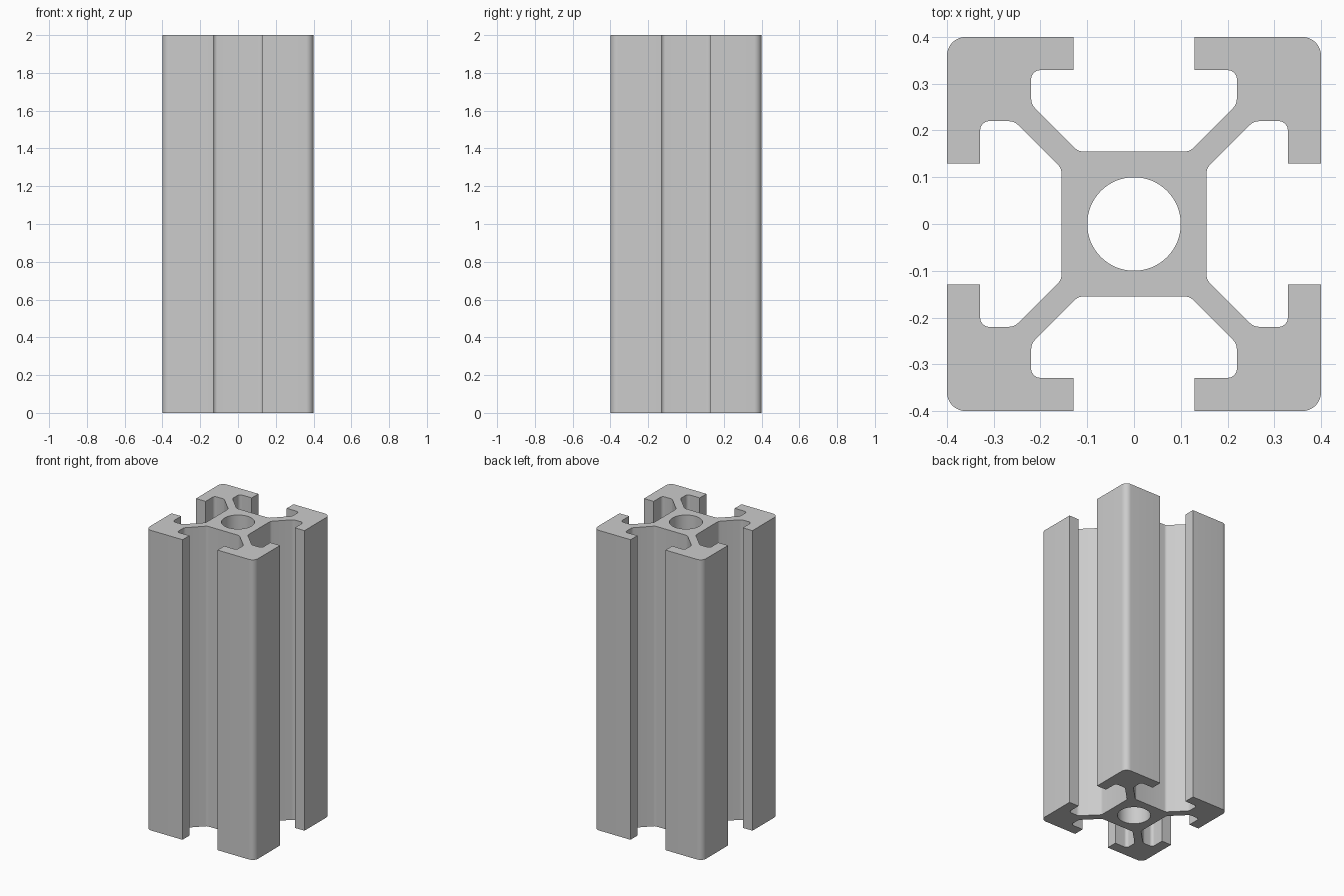
import bpy
import bmesh
import math
from mathutils import Vector, Matrix

cube = bpy.data.objects.get("Cube")
if cube:
    bpy.data.objects.remove(cube, do_unlink=True)

LENGTH = 2.0
HALF = 0.4         # outer half width
LIP = 0.329        # inner side of the slot lips
POCKET = 0.22      # half width of the slot pocket
MOUTH = 0.129      # half width of the slot opening
CORE = 0.155       # half width of the central core
ARM = 0.036        # offset of the diagonal arm sides
BORE = 0.1         # radius of the central hole


def fillet(prev, corner, nxt, radius):
    """Points of an arc that rounds one corner of the profile."""
    if radius == 0:
        return [corner]
    a, b = (prev - corner).normalized(), (nxt - corner).normalized()
    half = a.angle(b) / 2
    reach = radius / math.tan(half)
    centre = corner + (a + b).normalized() * radius / math.sin(half)
    start = (corner + a * reach - centre).normalized()
    end = (corner + b * reach - centre).normalized()
    steps = max(3, round((math.pi - 2 * half) / math.radians(10)))
    return [centre + start.slerp(end, i / steps) * radius for i in range(steps + 1)]


# One half of a corner arm, mirrored across the diagonal, then turned four times
half_arm = [(CORE, CORE - ARM, 0.025), (POCKET + ARM, POCKET, 0.03),
            (LIP, POCKET, 0.02), (LIP, MOUTH, 0), (HALF, MOUTH, 0)]
quarter = half_arm + [(HALF, HALF, 0.04)] + [(y, x, r) for x, y, r in reversed(half_arm)]
corners = []
for turn in range(4):
    rot = Matrix.Rotation(turn * math.pi / 2, 3, 'Z')
    corners += [(rot @ Vector((x, y, 0)), r) for x, y, r in quarter]

outline = []
for i, (point, radius) in enumerate(corners):
    following = corners[(i + 1) % len(corners)][0]
    outline += fillet(corners[i - 1][0], point, following, radius)

bore = [Vector((BORE * math.cos(t), BORE * math.sin(t), 0))
        for t in (math.tau * i / 64 for i in range(64))]

# Fill the section between outline and bore, then extrude it upward
bm = bmesh.new()
for loop in (outline, bore):
    verts = [bm.verts.new(p) for p in loop]
    for i, v in enumerate(verts):
        bm.edges.new((verts[i - 1], v))
bmesh.ops.triangle_fill(bm, edges=bm.edges[:], use_beauty=True, normal=(0, 0, 1))
extruded = bmesh.ops.extrude_face_region(bm, geom=bm.faces[:], use_keep_orig=True)
top = [g for g in extruded["geom"] if isinstance(g, bmesh.types.BMVert)]
bmesh.ops.translate(bm, verts=top, vec=(0, 0, LENGTH))
bmesh.ops.recalc_face_normals(bm, faces=bm.faces[:])

mesh = bpy.data.meshes.new("slotted_profile")
bm.to_mesh(mesh)
bm.free()
profile = bpy.data.objects.new("slotted_profile", mesh)
bpy.context.collection.objects.link(profile)

# Plain grey metal
grey = bpy.data.materials.new("grey_aluminium")
grey.use_nodes = True
colour = (0.6, 0.6, 0.6, 1)
grey.diffuse_color = colour
grey.node_tree.nodes["Principled BSDF"].inputs["Base Color"].default_value = colour
mesh.materials.append(grey)

# Smooth the fillets and bore, keep edges sharp
bpy.ops.object.select_all(action='DESELECT')
profile.select_set(True)
bpy.context.view_layer.objects.active = profile
bpy.ops.object.shade_smooth_by_angle(angle=math.radians(30))
